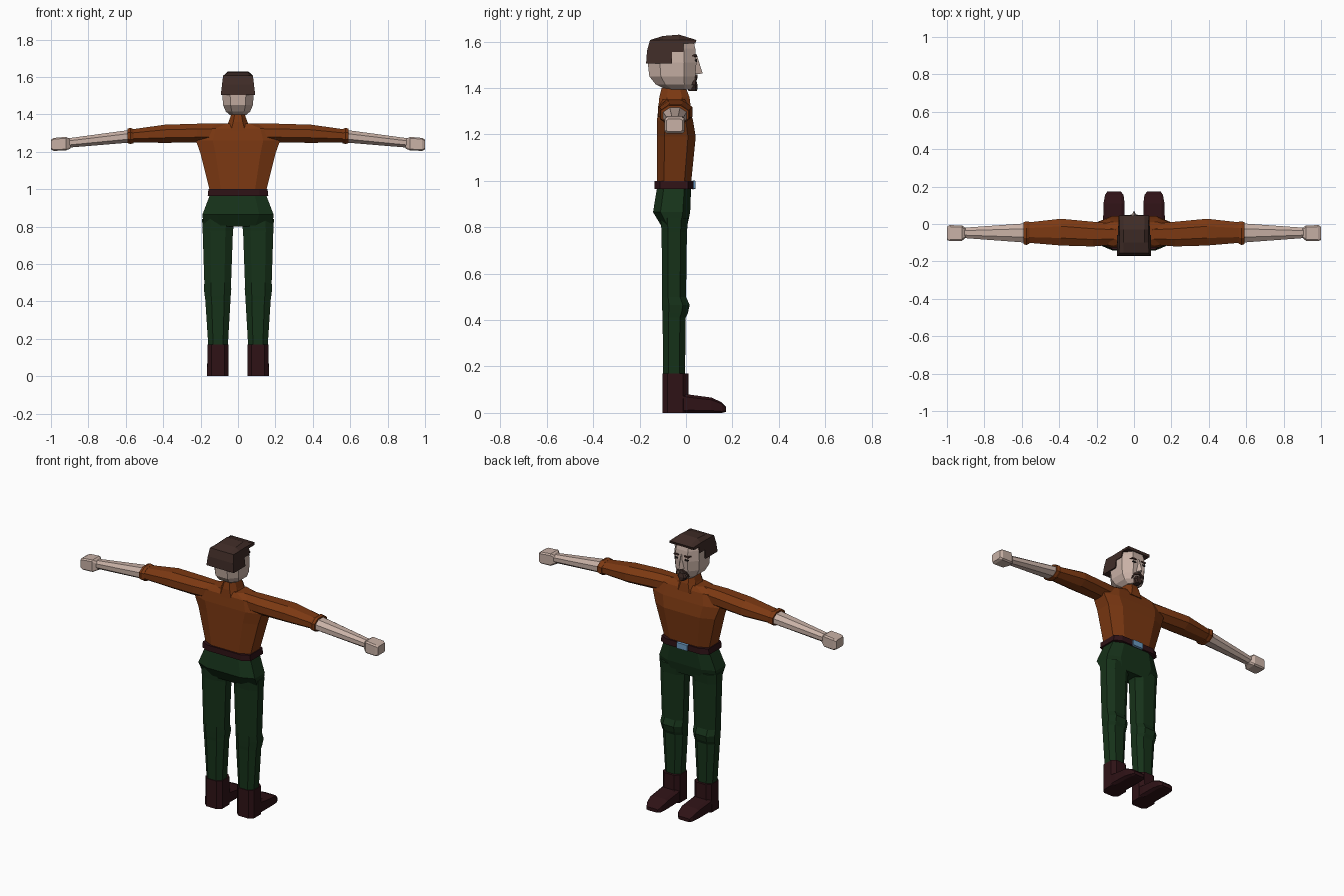
import bpy, bmesh


def material(name, rgb):
    m = bpy.data.materials.new(name)
    m.diffuse_color = (*rgb, 1)
    return m


SKIN = material("skin", (0.58, 0.44, 0.38))
HAIR = material("dark_brown", (0.05, 0.025, 0.02))
SHIRT = material("rust_cloth", (0.20, 0.04, 0.006))
PANTS = material("green_cloth", (0.008, 0.032, 0.010))
LEATHER = material("leather", (0.028, 0.006, 0.008))
METAL = material("blue_metal", (0.15, 0.33, 0.55))
BLACK = material("black", (0.01, 0.008, 0.008))


def ring(axis, pos, a0, a1, b0, b1, c=0.25):
    """Chamfered rectangle (8 points) across the given axis."""
    da, db = (a1 - a0) * c, (b1 - b0) * c
    flat = [(a0 + da, b0), (a1 - da, b0), (a1, b0 + db), (a1, b1 - db),
            (a1 - da, b1), (a0 + da, b1), (a0, b1 - db), (a0, b0 + db)]
    place = {"x": lambda a, b: (pos, a, b), "y": lambda a, b: (a, pos, b),
             "z": lambda a, b: (a, b, pos)}[axis]
    return [place(a, b) for a, b in flat]


def loft(name, rings, mat, mirror=False):
    """Skin a row of equal rings, cap both ends, optionally mirror in x."""
    bm = bmesh.new()
    vs = [[bm.verts.new(p) for p in r] for r in rings]
    n = len(vs[0])
    for lo, hi in zip(vs, vs[1:]):
        for i in range(n):
            j = (i + 1) % n
            bm.faces.new((lo[i], lo[j], hi[j], hi[i]))
    bm.faces.new(vs[0][::-1])
    bm.faces.new(vs[-1])
    bmesh.ops.recalc_face_normals(bm, faces=bm.faces)
    me = bpy.data.meshes.new(name)
    bm.to_mesh(me)
    bm.free()
    me.materials.append(mat)
    ob = bpy.data.objects.new(name, me)
    bpy.context.collection.objects.link(ob)
    if mirror:
        ob.modifiers.new("Mirror", "MIRROR").use_mirror_merge = False
    return ob


def stack(name, axis, rows, mat, mirror=False):
    return loft(name, [ring(axis, *r) for r in rows], mat, mirror)


# Torso and collar
stack("shirt_torso", "z", [
    (0.97, -0.145, 0.145, -0.125, 0.02, 0.2),
    (1.19, -0.20, 0.20, -0.125, 0.042, 0.2),
    (1.26, -0.225, 0.225, -0.125, 0.03, 0.2),
    (1.325, -0.20, 0.20, -0.118, 0.012, 0.2),
    (1.35, -0.10, 0.10, -0.10, -0.005, 0.2)], SHIRT)
stack("collar", "z", [
    (1.31, -0.075, 0.075, -0.12, 0.022),
    (1.36, -0.05, 0.05, -0.115, 0.015),
    (1.40, -0.036, 0.036, -0.105, 0.0)], SHIRT)

# Arms
stack("sleeve", "x", [
    (0.10, -0.11, 0.0, 1.25, 1.35, 0.28),
    (0.22, -0.12, 0.012, 1.25, 1.35, 0.28),
    (0.39, -0.115, 0.028, 1.248, 1.345, 0.28),
    (0.57, -0.10, 0.008, 1.25, 1.32, 0.28)], SHIRT, True)
stack("cuff", "x", [
    (0.56, -0.105, 0.012, 1.245, 1.322, 0.28),
    (0.575, -0.112, 0.015, 1.242, 1.328, 0.28),
    (0.59, -0.108, 0.01, 1.246, 1.324, 0.28)], SHIRT, True)
stack("forearm", "x", [
    (0.57, -0.10, 0.004, 1.25, 1.318, 0.28),
    (0.91, -0.075, -0.02, 1.222, 1.272, 0.28)], SKIN, True)
stack("hand", "x", [
    (0.895, -0.07, -0.025, 1.218, 1.265, 0.2),
    (0.92, -0.09, -0.008, 1.207, 1.28, 0.1),
    (0.985, -0.092, -0.006, 1.205, 1.274, 0.1),
    (1.0, -0.085, -0.015, 1.212, 1.266, 0.12)], SKIN, True)

# Belt and buckle
stack("belt", "z", [
    (0.965, -0.162, 0.162, -0.135, 0.033, 0.14),
    (1.0, -0.158, 0.158, -0.135, 0.033, 0.14)], LEATHER)
stack("buckle", "y", [
    (0.028, -0.038, 0.038, 0.963, 1.002, 0.05),
    (0.04, -0.036, 0.036, 0.965, 1.0, 0.05)], METAL)

# Trousers
stack("trouser_seat", "z", [
    (0.97, -0.15, 0.15, -0.125, 0.022, 0.2),
    (0.865, -0.19, 0.19, -0.142, 0.018, 0.2),
    (0.80, -0.185, 0.185, -0.103, 0.004, 0.25)], PANTS)
stack("trouser_leg", "z", [
    (0.84, 0.015, 0.192, -0.11, 0.01),
    (0.78, 0.027, 0.189, -0.105, 0.004),
    (0.50, 0.037, 0.180, -0.103, 0.0),
    (0.465, 0.036, 0.182, -0.103, 0.016),
    (0.43, 0.039, 0.178, -0.102, 0.008),
    (0.41, 0.04, 0.175, -0.101, -0.002),
    (0.15, 0.055, 0.158, -0.098, -0.004)], PANTS, True)

# Boots
stack("boot_shaft", "z", [
    (0.0, 0.05, 0.165, -0.102, 0.01, 0.2),
    (0.17, 0.05, 0.163, -0.102, 0.01, 0.2)], LEATHER, True)
stack("boot_foot", "y", [
    (-0.03, 0.052, 0.163, 0.0, 0.085, 0.12),
    (0.02, 0.05, 0.165, 0.0, 0.078, 0.15),
    (0.11, 0.05, 0.163, 0.0, 0.066, 0.15),
    (0.155, 0.056, 0.155, 0.0, 0.045, 0.15),
    (0.173, 0.07, 0.143, 0.005, 0.025, 0.15)], LEATHER, True)

# Head
stack("head", "z", [
    (1.393, -0.038, 0.038, -0.085, 0.02),
    (1.415, -0.065, 0.065, -0.13, 0.034),
    (1.45, -0.08, 0.08, -0.158, 0.04),
    (1.51, -0.084, 0.084, -0.165, 0.045),
    (1.57, -0.08, 0.08, -0.16, 0.04),
    (1.60, -0.07, 0.07, -0.145, 0.033)], SKIN)

# Hair: side profile skinned across x, with a lowered, tapering rim
profile = [(-0.172, 1.505), (-0.168, 1.56), (-0.155, 1.607), (-0.10, 1.624),
           (-0.03, 1.63), (0.045, 1.607), (0.04, 1.592), (-0.01, 1.592),
           (-0.01, 1.556), (-0.06, 1.556), (-0.06, 1.505)]
rim = [(0.092 - 0.12 * (z - 1.505), y, min(z, 1.607)) for y, z in profile]
inner = [(0.055, y, z) for y, z in profile]
flip = lambda pts: [(-x, y, z) for x, y, z in pts]
loft("hair", [flip(rim), flip(inner), inner, rim], HAIR)

# Face
loft("nose", [
    [(-0.009, 0.035, 1.545), (0.009, 0.035, 1.545), (0, 0.046, 1.545)],
    [(-0.02, 0.035, 1.46), (0.02, 0.035, 1.46), (0, 0.072, 1.462)]], SKIN)
stack("eye", "y", [
    (0.03, 0.022, 0.048, 1.512, 1.524, 0.25),
    (0.0465, 0.022, 0.046, 1.512, 1.524, 0.25)], BLACK, True)
stack("eyebrow", "y", [
    (0.025, 0.016, 0.056, 1.534, 1.544, 0.2),
    (0.047, 0.018, 0.05, 1.534, 1.544, 0.2)], HAIR, True)
stack("moustache", "x", [
    (0.0, 0.03, 0.05, 1.444, 1.458, 0.1),
    (0.032, 0.025, 0.046, 1.432, 1.446, 0.1),
    (0.04, 0.02, 0.04, 1.412, 1.43, 0.1)], HAIR, True)
stack("goatee", "z", [
    (1.388, -0.016, 0.016, 0.01, 0.048, 0.2),
    (1.41, -0.03, 0.03, 0.0, 0.05, 0.2),
    (1.432, -0.02, 0.02, 0.015, 0.045, 0.2)], HAIR)
